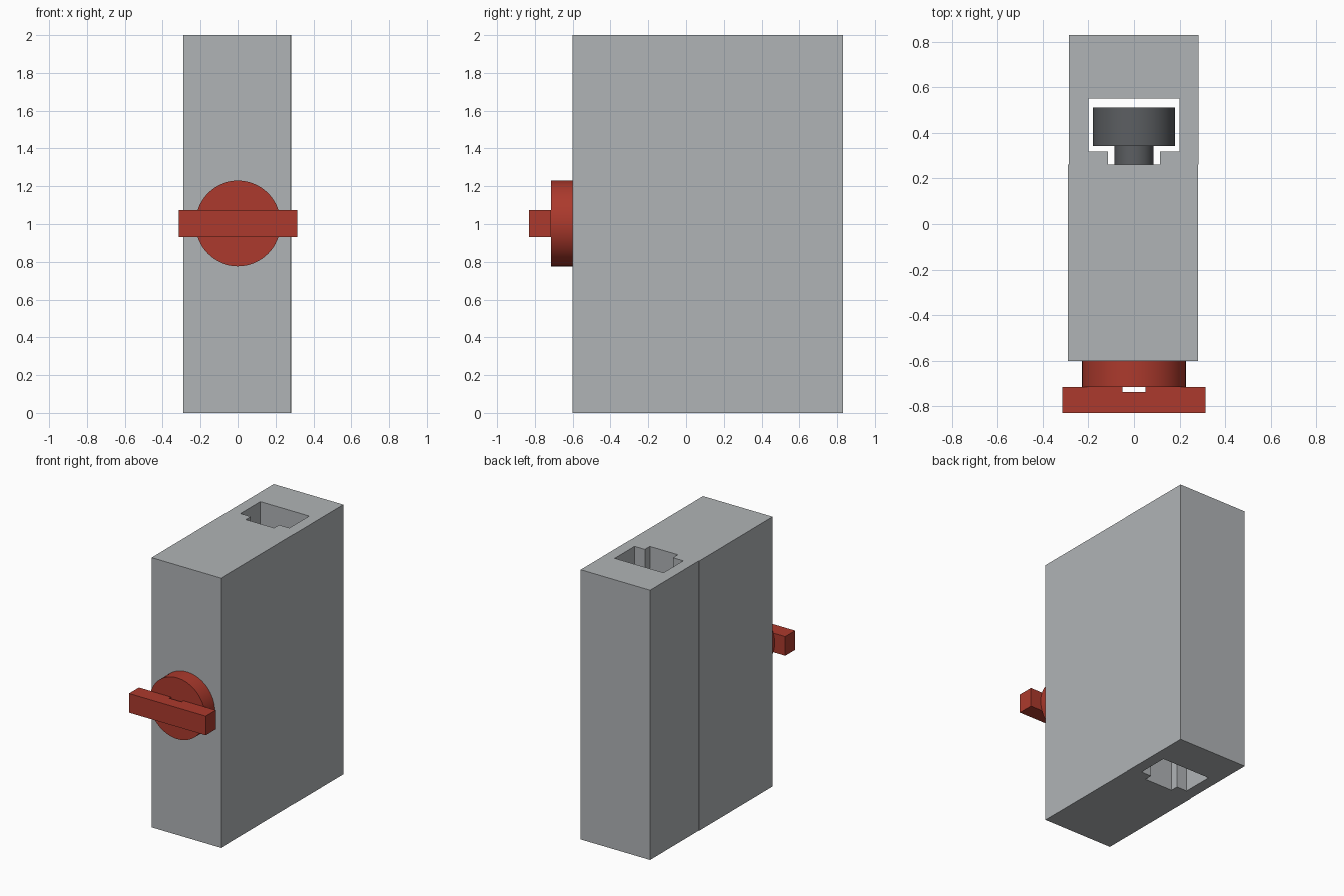
import bpy
import bmesh
from math import pi, radians

cube = bpy.data.objects.get("Cube")
if cube:
    bpy.data.objects.remove(cube, do_unlink=True)

AXIS_Z = 1.003  # height of the knob axis


def material(name, rgb):
    mat = bpy.data.materials.new(name)
    mat.use_nodes = True
    color = (*rgb, 1)
    mat.diffuse_color = color
    mat.node_tree.nodes["Principled BSDF"].inputs["Base Color"].default_value = color
    return mat


light_grey = material("light_grey", (0.434, 0.456, 0.468))
red = material("red", (0.413, 0.042, 0.026))
dark_grey = material("dark_grey", (0.107, 0.114, 0.122))


def prism(name, outline, z0, z1, mat):
    """Extrude an outline in the xy plane from z0 up to z1."""
    bm = bmesh.new()
    face = bm.faces.new([bm.verts.new((x, y, z0)) for x, y in outline])
    extruded = bmesh.ops.extrude_face_region(bm, geom=[face])["geom"]
    verts = [v for v in extruded if isinstance(v, bmesh.types.BMVert)]
    bmesh.ops.translate(bm, verts=verts, vec=(0, 0, z1 - z0))
    bmesh.ops.recalc_face_normals(bm, faces=bm.faces)
    mesh = bpy.data.meshes.new(name)
    bm.to_mesh(mesh)
    bm.free()
    mesh.materials.append(mat)
    obj = bpy.data.objects.new(name, mesh)
    bpy.context.collection.objects.link(obj)
    return obj


def rod(name, radius, y0, y1, mat):
    """Smooth cylinder lying along y, centred on the knob axis."""
    bpy.ops.mesh.primitive_cylinder_add(
        vertices=64, radius=radius, depth=y1 - y0,
        location=(0, (y0 + y1) / 2, AXIS_Z), rotation=(pi / 2, 0, 0))
    obj = bpy.context.object
    obj.name = name
    obj.data.materials.append(mat)
    bpy.ops.object.shade_smooth_by_angle(angle=radians(30))
    return obj


# Solid front block
prism("front_block", [(-0.29, -0.6), (0.281, -0.6), (0.281, 0.26), (-0.29, 0.26)],
      0, 2, light_grey)

# Rear channel with a T-shaped slot running its full height
prism("rear_channel", [
    (-0.286, 0.26), (-0.115, 0.26), (-0.115, 0.318), (-0.2, 0.318),
    (-0.2, 0.55), (0.2, 0.55), (0.2, 0.318), (0.115, 0.318),
    (0.115, 0.26), (0.283, 0.26), (0.283, 0.83), (-0.286, 0.83)],
    0, 2, light_grey)

# Bolt: head sits in the slot, shaft passes through the block to the knob
rod("bolt_head", 0.18, 0.342, 0.512, dark_grey)
rod("bolt_shaft", 0.085, -0.59, 0.345, dark_grey)
rod("bolt_tip", 0.074, -0.6, -0.716, dark_grey)

# Knob disc and its bar handle, notched where it crosses the axis
rod("knob_disc", 0.227, -0.715, -0.6, red)
prism("knob_handle", [
    (-0.314, -0.83), (0.314, -0.83), (0.314, -0.714), (0.05, -0.714),
    (0.05, -0.737), (-0.05, -0.737), (-0.05, -0.714), (-0.314, -0.714)],
    AXIS_Z - 0.071, AXIS_Z + 0.071, red)
